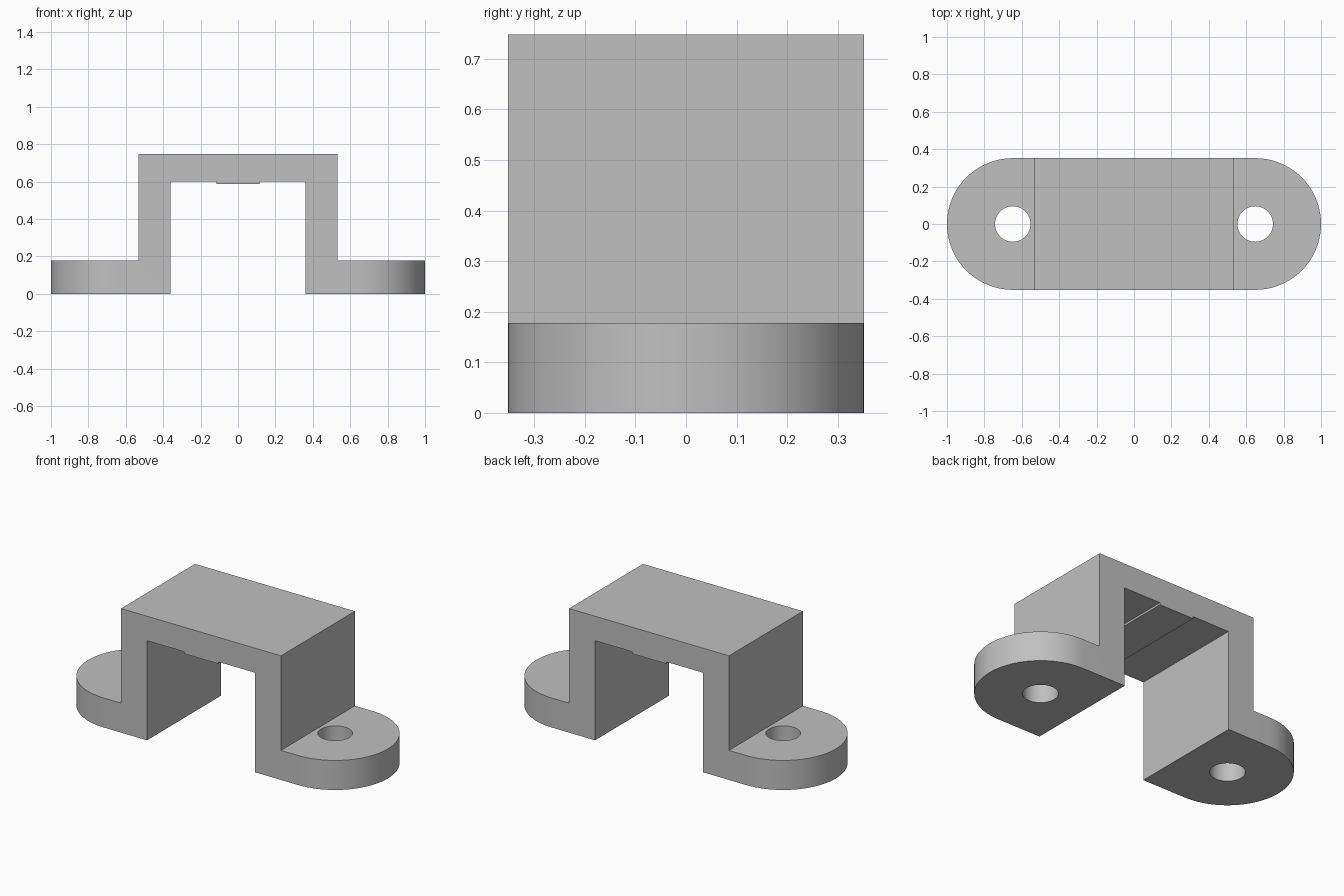
import bpy, bmesh, math

cube = bpy.data.objects.get("Cube")
if cube:
    bpy.data.objects.remove(cube, do_unlink=True)

HALF_DEPTH = 0.352          # also the radius of the rounded feet
HOLE_X = 1 - HALF_DEPTH     # hole and foot rounding share a centre
HOLE_R = 0.095

grey = bpy.data.materials.new("plain_grey")
grey.use_nodes = True
colour = (0.53, 0.53, 0.53, 1)
grey.diffuse_color = colour
grey.node_tree.nodes["Principled BSDF"].inputs["Base Color"].default_value = colour


def prism(name, outline, direction):
    """Solid made by extruding a closed outline of 3D points."""
    bm = bmesh.new()
    face = bm.faces.new([bm.verts.new(p) for p in outline])
    new = bmesh.ops.extrude_face_region(bm, geom=[face])["geom"]
    bmesh.ops.translate(bm, vec=direction,
                        verts=[v for v in new if isinstance(v, bmesh.types.BMVert)])
    bmesh.ops.recalc_face_normals(bm, faces=bm.faces)
    mesh = bpy.data.meshes.new(name)
    bm.to_mesh(mesh)
    bm.free()
    obj = bpy.data.objects.new(name, mesh)
    bpy.context.collection.objects.link(obj)
    mesh.materials.append(grey)
    return obj


def arc(cx, radius, start, sweep, steps):
    angles = [start + sweep * i / steps for i in range(steps + 1)]
    return [(cx + radius * math.cos(a), radius * math.sin(a), -0.5) for a in angles]


def cut(target, cutter, operation):
    cutter.hide_render = True
    mod = target.modifiers.new(operation.lower(), "BOOLEAN")
    mod.object, mod.operation, mod.solver = cutter, operation, "EXACT"
    bpy.context.view_layer.objects.active = target
    bpy.ops.object.modifier_apply(modifier=mod.name)
    bpy.data.objects.remove(cutter, do_unlink=True)


# Bracket: right half of the front profile, from the rib under the bridge to its top
half = [(0.115, 0.588), (0.115, 0.60), (0.36, 0.60), (0.36, 0), (1.1, 0),
        (1.1, 0.178), (0.533, 0.178), (0.533, 0.748)]
profile = half + [(-x, z) for x, z in reversed(half)]
bracket = prism("bracket", [(x, -0.5, z) for x, z in profile], (0, 1, 0))

# Round the feet in plan
plan = (arc(HOLE_X, HALF_DEPTH, -math.pi / 2, math.pi, 40)
        + arc(-HOLE_X, HALF_DEPTH, math.pi / 2, math.pi, 40))
cut(bracket, prism("plan_cutter", plan, (0, 0, 2)), "INTERSECT")

# Screw holes
for side in (-1, 1):
    circle = arc(side * HOLE_X, HOLE_R, 0, math.tau, 48)[:-1]
    cut(bracket, prism("hole_cutter", circle, (0, 0, 2)), "DIFFERENCE")

# Smooth the curved walls, keep the edges sharp
bpy.ops.object.select_all(action="DESELECT")
bracket.select_set(True)
bpy.context.view_layer.objects.active = bracket
bpy.ops.object.shade_smooth_by_angle(angle=math.radians(30))
